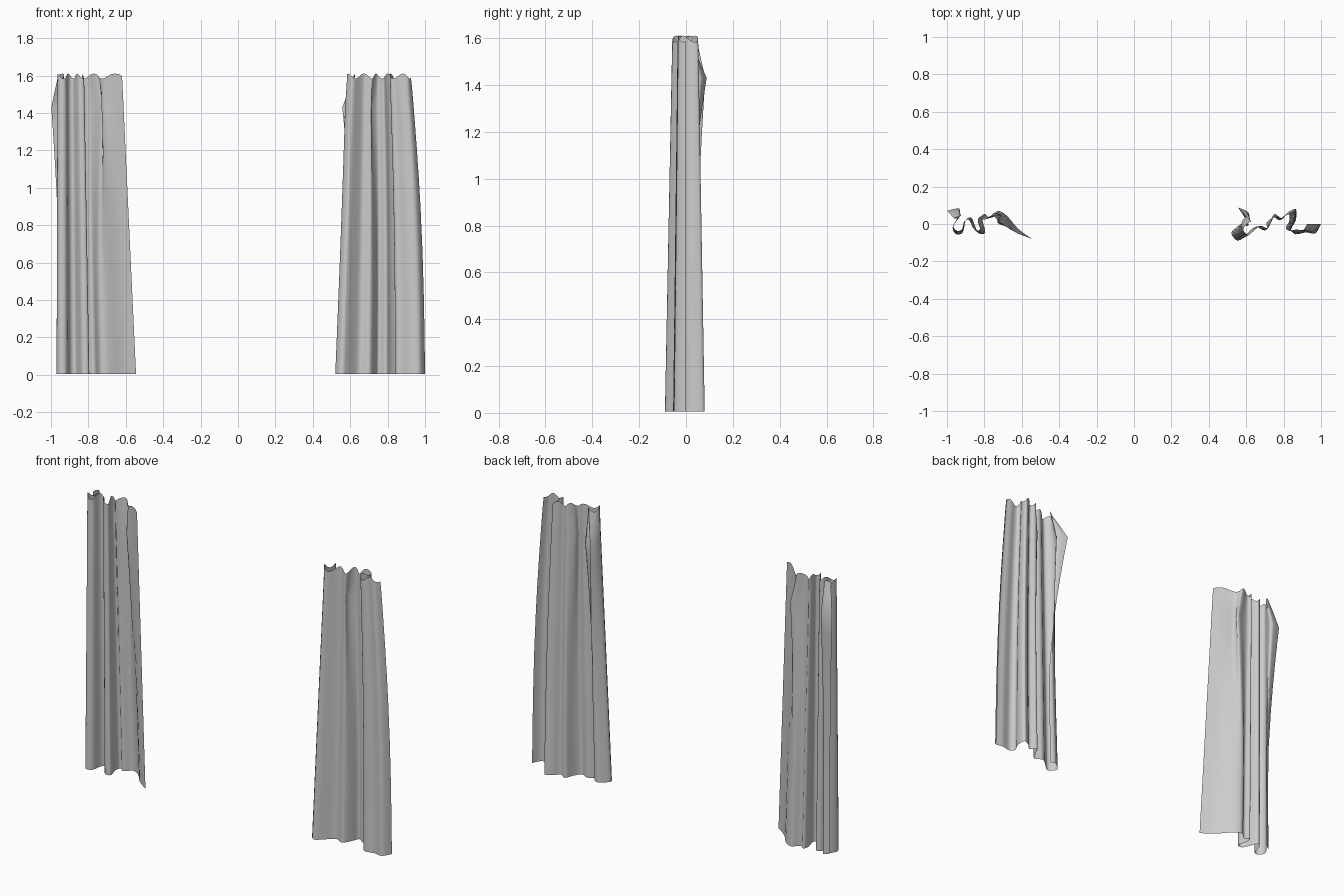
import bpy, bmesh, math

if "Cube" in bpy.data.objects:
    bpy.data.objects.remove(bpy.data.objects["Cube"])

# Folded hem outlines at floor level, running from the tucked-back flap outwards
LEFT = [(-.955, .03), (-.925, .05), (-.95, .02), (-.97, -.02), (-.95, -.055), (-.915, -.045),
        (-.90, .02), (-.87, .035), (-.85, -.01), (-.83, -.05), (-.795, -.045), (-.81, .02),
        (-.80, .055), (-.77, .035), (-.73, .07), (-.68, .045), (-.62, -.025), (-.545, -.08)]
RIGHT = [(.60, -.01), (.575, .0), (.545, -.02), (.52, -.05), (.555, -.09), (.60, -.055),
         (.65, -.015), (.70, -.035), (.73, .01), (.75, .055), (.79, .03), (.82, .06),
         (.865, .08), (.865, .02), (.84, -.03), (.865, -.055), (.92, -.045), (.97, -.05), (1.0, 0)]
ROWS = [.005, .2, .4, .65, .9, 1.05, 1.2, 1.32, 1.43, 1.52, 1.605]


def spline(pts, steps=3):
    """Catmull-Rom resampling of a 2D outline."""
    out = []
    for i in range(len(pts) - 1):
        a, b = pts[max(i - 1, 0)], pts[i]
        c, d = pts[i + 1], pts[min(i + 2, len(pts) - 1)]
        for s in range(steps):
            t = s / steps
            out.append(tuple(.5 * (2 * q + (r - p) * t + (2 * p - 5 * q + 4 * r - w) * t * t
                                   + (3 * q - p - 3 * r + w) * t ** 3)
                             for p, q, r, w in zip(a, b, c, d)))
    return out + [pts[-1]]


def curtain(name, hem, top_x, folds, belly=0):
    """Loft the hem up to a gathered top; folds = offsets of single points near the top,
    belly = outward swell of the right-hand edge at mid height."""
    x0, x1 = min(p[0] for p in hem), max(p[0] for p in hem)
    bm = bmesh.new()
    grid = []
    for z in ROWS:
        t = z / 1.605
        bulge = max(0, (z - .5) / .93) ** 1.5 if z < 1.43 else 1 - (z - 1.43) / .22
        outline = []
        for i, (x, y) in enumerate(hem):
            u = (x - x0) / (x1 - x0)
            gx = top_x[0] + u * (top_x[1] - top_x[0])
            dx, dy = folds.get(i, (0, 0))
            swell = belly * u ** 2 * math.sin(math.pi * t)
            outline.append((x + (gx - x) * t + dx * bulge + swell, y * (1 - .35 * t) + dy * bulge))
        row = []
        for j, (x, y) in enumerate(spline(outline)):
            # ragged gathered upper edge
            dz = .014 * math.sin(j * .8) - .008 if z > 1.6 else 0
            row.append(bm.verts.new((x, y, z + dz)))
        grid.append(row)
    for lo, hi in zip(grid, grid[1:]):
        for j in range(len(lo) - 1):
            bm.faces.new((lo[j], lo[j + 1], hi[j + 1], hi[j]))
    for f in bm.faces:
        f.smooth = True
    mesh = bpy.data.meshes.new(name)
    bm.to_mesh(mesh)
    bm.free()
    bpy.context.collection.objects.link(bpy.data.objects.new(name, mesh))


curtain("left_curtain", LEFT, (-.965, -.62),
        {0: (-.045, .05), 1: (-.005, .048), 2: (.005, .02), 14: (.055, 0), 15: (-.005, -.025)})
curtain("right_curtain", RIGHT, (.585, .925),
        {0: (-.08, .095), 1: (-.005, .06), 2: (-.015, .035), 3: (-.005, .01), 8: (-.025, 0)},
        belly=.018)
